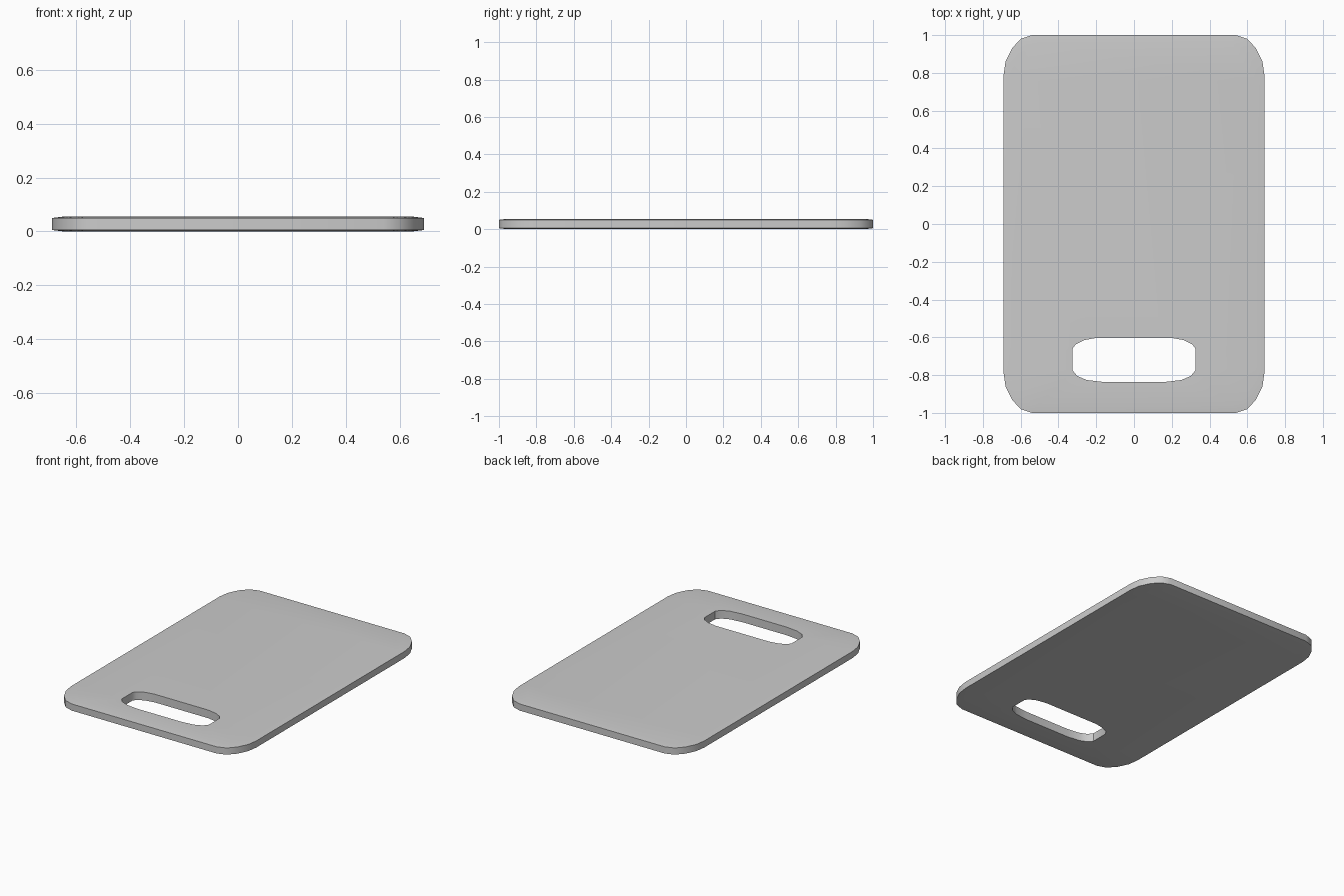
import bpy, bmesh

if "Cube" in bpy.data.objects:
    bpy.data.objects.remove(bpy.data.objects["Cube"])

# Corner profiles (right side, running from the side edge to the end edge)
BOARD_CORNER = [(0.69, 0.79), (0.68, 0.86), (0.646, 0.93), (0.60, 0.98), (0.54, 1.0)]
HOLE_TOP = [(0.325, -0.66), (0.31, -0.638), (0.265, -0.615), (0.20, -0.603)]
HOLE_BOTTOM = [(0.325, -0.775), (0.30, -0.805), (0.25, -0.826), (0.165, -0.836)]
HEIGHT = 0.055
RIM = 0.005


def outline(top, bottom):
    """Closed loop mirrored across x from the right-hand corners."""
    right = list(reversed(bottom)) + top
    return right + [(-x, y) for x, y in reversed(right)]


def ring(bm, points, z, sx=1.0, sy=1.0):
    verts = [bm.verts.new((x * sx, y * sy, z)) for x, y in points]
    n = len(verts)
    edges = [bm.edges.new((verts[i], verts[(i + 1) % n])) for i in range(n)]
    return verts, edges


def wall(bm, a, b):
    n = len(a)
    for i in range(n):
        j = (i + 1) % n
        bm.faces.new((a[i], a[j], b[j], b[i]))


bm = bmesh.new()
board = outline(BOARD_CORNER, [(x, -y) for x, y in BOARD_CORNER])
hole = outline(HOLE_TOP, HOLE_BOTTOM)

# Outer rim with softly eased top and bottom faces
inset = (0.94, 0.96)
levels = [ring(bm, board, 0, *inset), ring(bm, board, RIM),
          ring(bm, board, HEIGHT - RIM), ring(bm, board, HEIGHT, *inset)]
for lower, upper in zip(levels, levels[1:]):
    wall(bm, lower[0], upper[0])

# Handle slot wall
slot = [ring(bm, hole, 0), ring(bm, hole, HEIGHT)]
wall(bm, slot[0][0], slot[1][0])

# Flat faces around the slot
for outer, inner in ((levels[0], slot[0]), (levels[-1], slot[1])):
    bmesh.ops.triangle_fill(bm, use_beauty=True, edges=outer[1] + inner[1])
bmesh.ops.recalc_face_normals(bm, faces=bm.faces[:])
bmesh.ops.dissolve_limit(bm, angle_limit=0.001, verts=[], edges=[])

mesh = bpy.data.meshes.new("cutting_board")
bm.to_mesh(mesh)
bm.free()
obj = bpy.data.objects.new("cutting_board", mesh)
bpy.context.collection.objects.link(obj)

# Smooth shading with crisp rim edges
bpy.context.view_layer.objects.active = obj
obj.select_set(True)
bpy.ops.object.shade_smooth_by_angle(angle=0.6)
